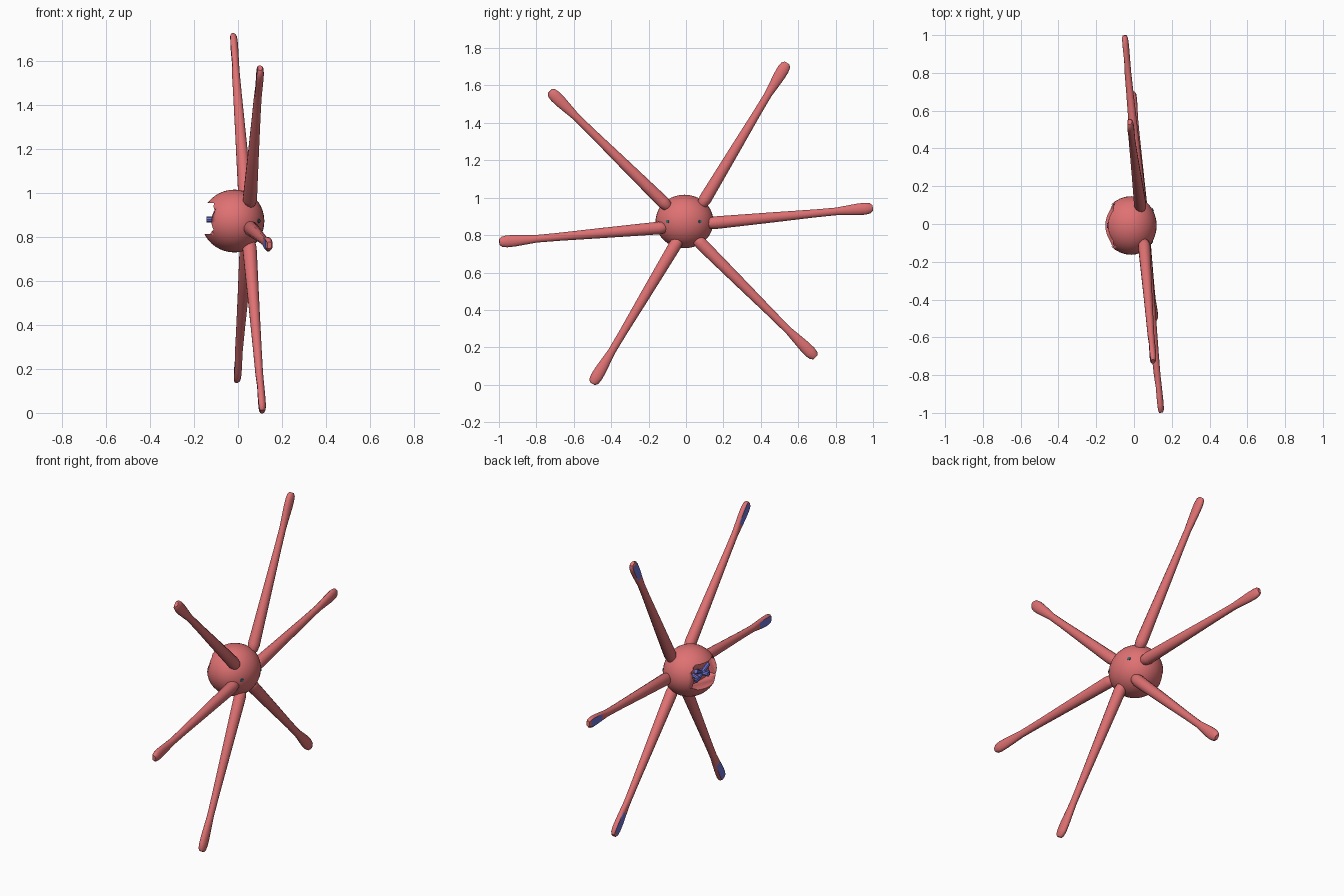
import bpy, bmesh, math
from mathutils import Vector, Matrix

cube = bpy.data.objects.get("Cube")
if cube:
    bpy.data.objects.remove(cube, do_unlink=True)


def material(name, rgb):
    m = bpy.data.materials.new(name)
    m.use_nodes = True
    m.diffuse_color = (*rgb, 1)
    m.node_tree.nodes["Principled BSDF"].inputs["Base Color"].default_value = (*rgb, 1)
    return m


RED = material("coral red", (0.74, 0.165, 0.17))
BLUE = material("violet blue", (0.16, 0.18, 0.68))
TEAL = material("dark teal", (0.03, 0.16, 0.19))


def finish(name, bm, mats, angle=40):
    bmesh.ops.recalc_face_normals(bm, faces=bm.faces)
    mesh = bpy.data.meshes.new(name)
    bm.to_mesh(mesh)
    bm.free()
    ob = bpy.data.objects.new(name, mesh)
    bpy.context.collection.objects.link(ob)
    for m in mats:
        mesh.materials.append(m)
    bpy.ops.object.select_all(action="DESELECT")
    ob.select_set(True)
    bpy.context.view_layer.objects.active = ob
    bpy.ops.object.shade_smooth_by_angle(angle=math.radians(angle))
    return ob


def rod(name, a, b, radius, mat, sides=8):
    a, b = Vector(a), Vector(b)
    d = b - a
    bm = bmesh.new()
    bmesh.ops.create_cone(bm, cap_ends=True, segments=sides, radius1=radius,
                          radius2=radius, depth=d.length)
    turn = d.to_track_quat("Z", "Y").to_matrix().to_4x4()
    bmesh.ops.transform(bm, matrix=Matrix.Translation((a + b) / 2) @ turn, verts=bm.verts)
    return finish(name, bm, [mat])


# Round body, fuller on the mouth side (-x)
CENTER = Vector((-0.015, -0.008, 0.873))
SIZE = Vector((0.135, 0.155, 0.143))
MOUTH_BULGE = 1.12
bm = bmesh.new()
bmesh.ops.create_uvsphere(bm, u_segments=32, v_segments=20, radius=1)
for v in bm.verts:
    if v.co.x < 0:
        v.co.x *= MOUTH_BULGE
bmesh.ops.transform(bm, matrix=Matrix.Translation(CENTER) @ Matrix.Diagonal((*SIZE, 1)),
                    verts=bm.verts)
body = finish("body", bm, [RED])

# Mouth opening
bm = bmesh.new()
outline = [(-0.11, -0.04), (-0.08, -0.06), (0.08, -0.06), (0.11, -0.04),
           (0.11, 0.05), (0.08, 0.083), (-0.08, 0.083), (-0.11, 0.05)]
face = bm.faces.new([bm.verts.new((-0.3, CENTER.y + y, CENTER.z + z)) for y, z in outline])
push = bmesh.ops.extrude_face_region(bm, geom=[face])
for v in push["geom"]:
    if isinstance(v, bmesh.types.BMVert):
        v.co.x = -0.065
cutter = finish("mouth_cutter", bm, [RED])
cutter.hide_render = True
cutter.hide_viewport = True
cut = body.modifiers.new("mouth", "BOOLEAN")
cut.object = cutter
cut.operation = "DIFFERENCE"
cut.solver = "EXACT"

# Crossed rods inside the mouth
rod("mouth_rod_center", (-0.05, CENTER.y, 0.88), (-0.143, CENTER.y, 0.88), 0.013, BLUE)
for s in (-1, 1):
    rod("mouth_rod_cross", (-0.10, CENTER.y - 0.06, 0.88 - s * 0.03),
        (-0.10, CENTER.y + 0.06, 0.88 + s * 0.03), 0.012, BLUE)
    rod("mouth_rod_side", (-0.05, CENTER.y + s * 0.03, 0.87),
        (-0.115, CENTER.y + s * 0.05, 0.865), 0.011, BLUE)

# Small eyes on the +x side
for y in (-0.098, 0.075):
    u = (y - CENTER.y) / SIZE.y
    out = Vector((math.sqrt(1 - u * u) / SIZE.x, u / SIZE.y, 0)).normalized()
    spot = Vector((CENTER.x + SIZE.x * math.sqrt(1 - u * u), y, CENTER.z))
    rod("eye", spot - out * 0.004, spot + out * 0.003, 0.009, TEAL, 12)

# Limb section: position along the limb, half width, half thickness
PROFILE = [(0, 0.016, 0.016), (0.015, 0.029, 0.028), (0.05, 0.035, 0.033),
           (0.4, 0.028, 0.025), (0.65, 0.022, 0.020), (0.78, 0.021, 0.018),
           (0.85, 0.027, 0.019), (0.91, 0.032, 0.020), (0.955, 0.033, 0.020),
           (0.985, 0.028, 0.018), (1, 0.016, 0.012)]
SIDES = 12
PAD_FLATNESS = 0.72


def limb(name, root, tip):
    # The six limbs share one slightly tilted plane
    def place(y, z):
        return Vector((0.045 - 0.095 * y - 0.02 * (z - 0.87), y, z))
    a, b = place(*root), place(*tip)
    along = (b - a).normalized()
    across = along.cross(Vector((1, 0, 0))).normalized()
    depth = across.cross(along).normalized()
    if depth.x < 0:
        depth = -depth
    bm = bmesh.new()
    rings = []
    for t, w, d in PROFILE:
        ring = []
        for i in range(SIDES):
            q = 2 * math.pi * (i + 0.5) / SIDES
            # The club is flat on its gripping side
            lift = max(math.sin(q), -PAD_FLATNESS) if t > 0.8 else math.sin(q)
            ring.append(bm.verts.new(a.lerp(b, t) + across * w * math.cos(q) + depth * d * lift))
        rings.append(ring)
    for k in range(len(rings) - 1):
        for i in range(SIDES):
            j = (i + 1) % SIDES
            f = bm.faces.new((rings[k][i], rings[k][j], rings[k + 1][j], rings[k + 1][i]))
            # Gripping pad: flat inner faces of the club
            underside = (f.calc_center_median() - a).dot(depth) < -0.0115
            if underside and 0.84 < PROFILE[k][0] < 0.98:
                f.material_index = 1
    bm.faces.new(rings[0])
    bm.faces.new(rings[-1])
    finish(name, bm, [RED, BLUE], 45)


limb("upper_back_limb", (0.08, 0.955), (0.54, 1.72))
limb("middle_back_limb", (0.11, 0.862), (0.998, 0.945))
limb("lower_back_limb", (0.05, 0.785), (0.692, 0.147))
limb("lower_front_limb", (-0.035, 0.785), (-0.5, 0.006))
limb("middle_front_limb", (-0.10, 0.842), (-0.998, 0.763))
limb("upper_front_limb", (-0.09, 0.945), (-0.728, 1.57))
